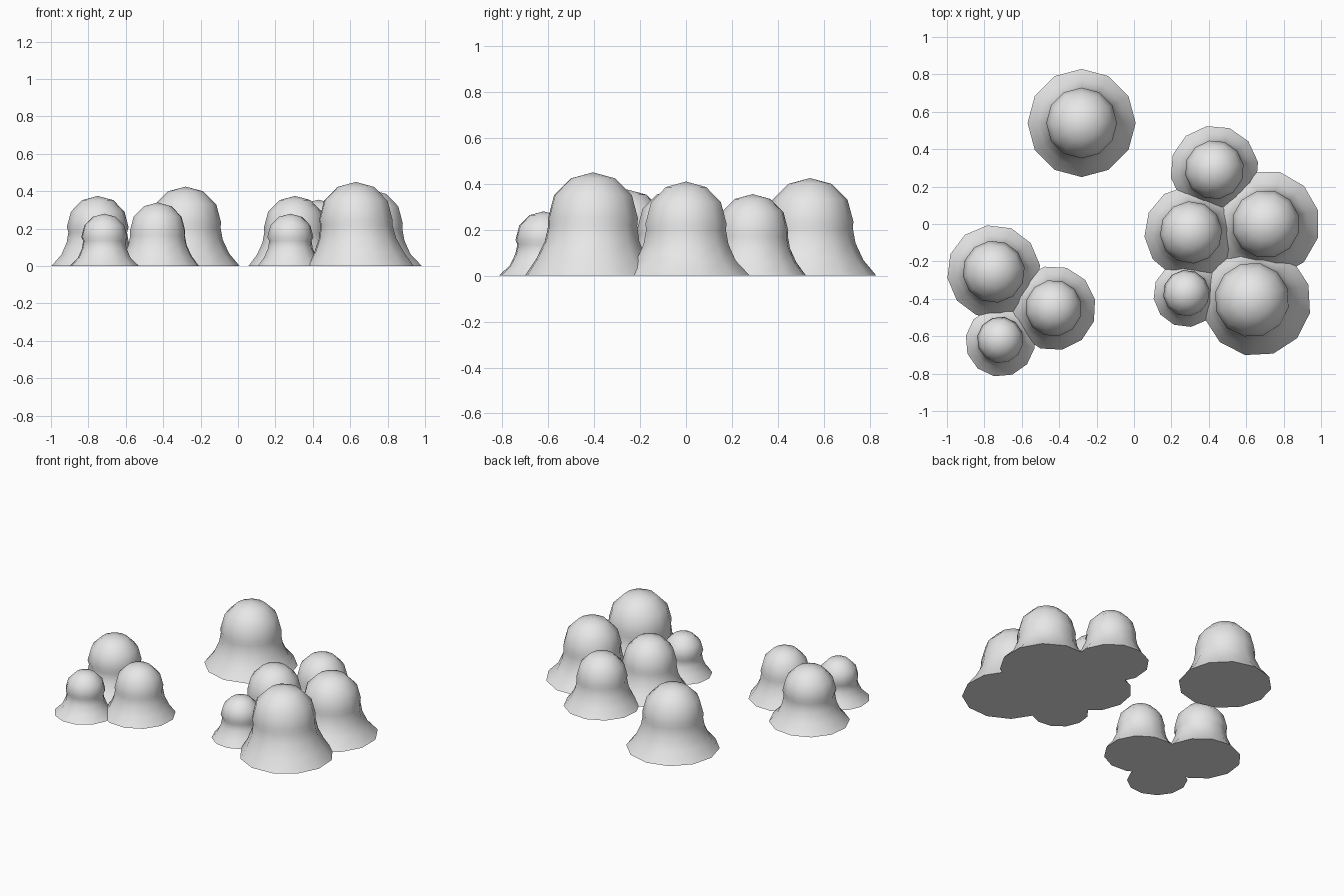
import bpy, bmesh
from math import sin, cos, tau, radians

cube = bpy.data.objects.get("Cube")
if cube:
    bpy.data.objects.remove(cube, do_unlink=True)

SIDES = 12
# Radius and height of each ring, in units of the dome radius
FLARE = [(1.5, 0), (1.23, 0.36), (1.05, 0.75), (0.99, 1.08)]
DOME = [(cos(radians(a)), 1.25 + sin(radians(a))) for a in (0, 30, 60)]
TOP = 2.25

grey = bpy.data.materials.new("light grey")
grey.use_nodes = True
grey.diffuse_color = (0.8, 0.8, 0.8, 1)
grey.node_tree.nodes["Principled BSDF"].inputs["Base Color"].default_value = (0.8, 0.8, 0.8, 1)


def mound(name, x, y, height, base=1.5, neck=1.0, turn=0, shift=(0, 0)):
    """Round dome on a flared skirt; shift moves the foot against the dome."""
    r = height / TOP
    bm = bmesh.new()
    rings = []
    for i, (rad, z) in enumerate(FLARE + DOME):
        if i == 0:
            rad = base
        elif i < len(FLARE):
            rad *= neck
        lean = max(0, 1 - z / 1.25)
        cx, cy = x + shift[0] * lean, y + shift[1] * lean
        angles = [radians(turn) + tau * k / SIDES for k in range(SIDES)]
        rings.append([bm.verts.new((cx + r * rad * cos(a), cy + r * rad * sin(a), r * z))
                      for a in angles])
    tip = bm.verts.new((x, y, height))
    bm.faces.new(rings[0][::-1])
    for k in range(SIDES):
        n = (k + 1) % SIDES
        for low, high in zip(rings, rings[1:]):
            bm.faces.new((low[k], low[n], high[n], high[k]))
        bm.faces.new((rings[-1][k], rings[-1][n], tip))
    mesh = bpy.data.meshes.new(name)
    bm.to_mesh(mesh)
    bm.free()
    mesh.materials.append(grey)
    ob = bpy.data.objects.new(name, mesh)
    bpy.context.collection.objects.link(ob)
    bpy.ops.object.select_all(action="DESELECT")
    ob.select_set(True)
    bpy.context.view_layer.objects.active = ob
    bpy.ops.object.shade_smooth_by_angle(angle=radians(50))


# Lone mound at the back
mound("lone_mound", -0.28, 0.54, 0.425, base=1.53)

# Cluster of five on the left
mound("left_back_mound", 0.43, 0.29, 0.355, turn=10)
mound("left_inner_mound", 0.305, -0.045, 0.375, turn=5)
mound("left_outer_mound", 0.705, 0.0, 0.41, base=1.58, turn=15)
mound("left_front_mound", 0.63, -0.405, 0.45, base=1.46, turn=18, shift=(0.025, -0.01))
mound("left_small_mound", 0.28, -0.37, 0.28, base=1.42, neck=0.93, turn=8, shift=(0, -0.005))

# Cluster of three on the right
mound("right_back_mound", -0.75, -0.255, 0.375, neck=0.96, turn=8)
mound("right_inner_mound", -0.43, -0.45, 0.34, turn=12)
mound("right_small_mound", -0.715, -0.62, 0.28, neck=0.93, turn=20, shift=(0, -0.01))
